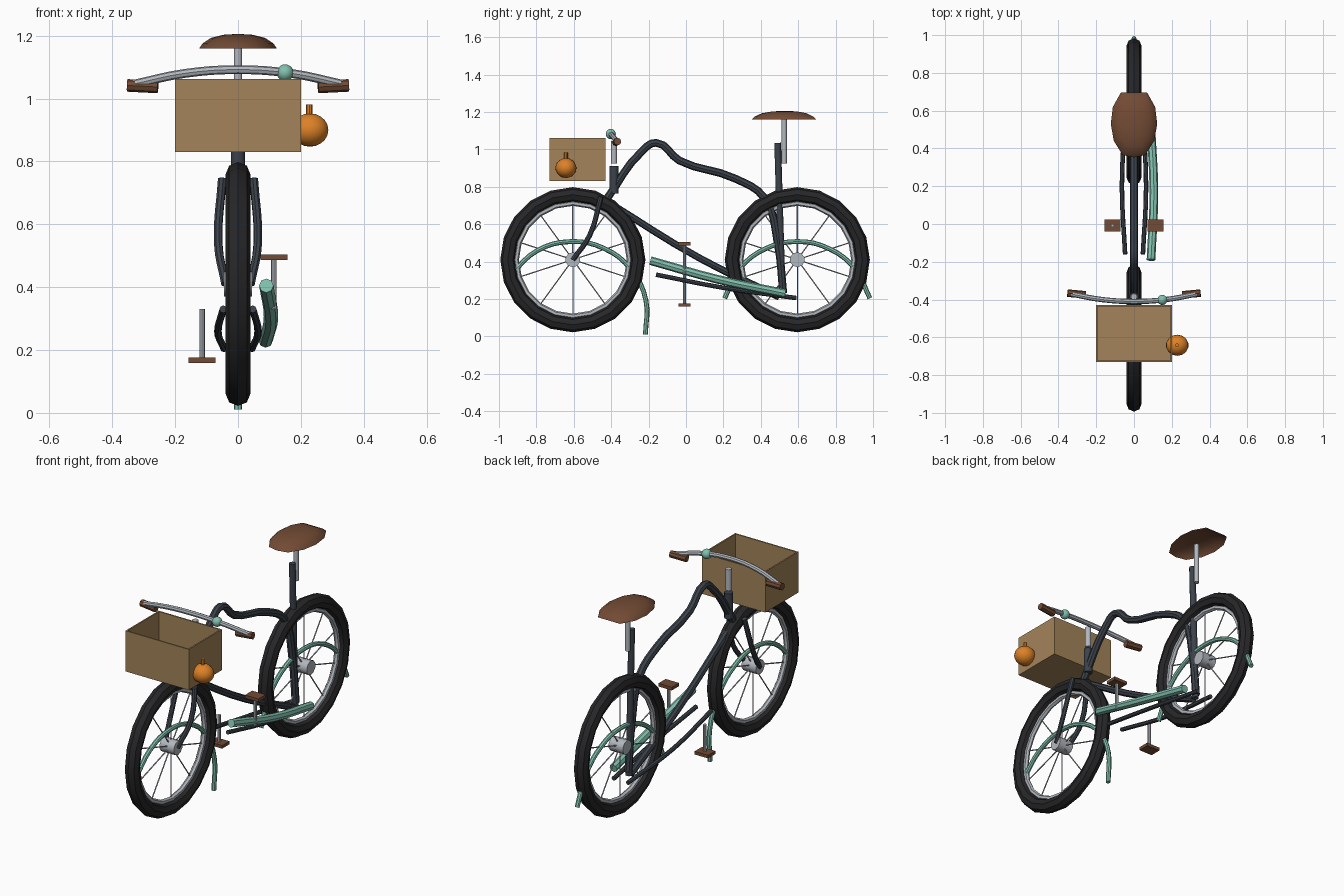
import bpy, bmesh, math
from mathutils import Vector

if "Cube" in bpy.data.objects:
    bpy.data.objects.remove(bpy.data.objects["Cube"])

def mat(name, rgb):
    m = bpy.data.materials.new(name)
    m.diffuse_color = (*rgb, 1)
    m.use_nodes = True
    m.node_tree.nodes["Principled BSDF"].inputs["Base Color"].default_value = m.diffuse_color
    return m

RUBBER = mat("rubber", (0.02, 0.02, 0.022))
SLATE = mat("slate", (0.045, 0.055, 0.07))
STEEL = mat("steel", (0.45, 0.48, 0.52))
MINT = mat("mint", (0.22, 0.53, 0.42))
BROWN = mat("brown", (0.17, 0.07, 0.035))
WICKER = mat("wicker", (0.37, 0.23, 0.1))
ORANGE = mat("orange", (0.72, 0.22, 0.02))

def finish(ob, name, m, smooth=True):
    ob.name = name
    ob.data.materials.clear()
    ob.data.materials.append(m)
    if smooth:
        bpy.ops.object.select_all(action='DESELECT')
        ob.select_set(True)
        bpy.context.view_layer.objects.active = ob
        bpy.ops.object.shade_smooth_by_angle(angle=math.radians(40))
    return ob

def tube(name, pts, r, m, res=4):
    """Bent tube through the given points."""
    cu = bpy.data.curves.new(name, 'CURVE')
    cu.dimensions = '3D'
    cu.bevel_depth, cu.bevel_resolution = r, 2
    cu.use_fill_caps, cu.resolution_u = True, res
    sp = cu.splines.new('BEZIER')
    sp.bezier_points.add(len(pts) - 1)
    for bp, p in zip(sp.bezier_points, pts):
        bp.co = p
        bp.handle_left_type = bp.handle_right_type = 'AUTO'
    ob = bpy.data.objects.new(name, cu)
    bpy.context.collection.objects.link(ob)
    bpy.ops.object.select_all(action='DESELECT')
    ob.select_set(True)
    bpy.context.view_layer.objects.active = ob
    bpy.ops.object.convert(target='MESH')
    return finish(bpy.context.object, name, m)

def rod(name, a, b, r, m, sides=10):
    a, b = Vector(a), Vector(b)
    d = b - a
    bpy.ops.mesh.primitive_cylinder_add(vertices=sides, radius=r, depth=d.length, location=(a + b) / 2,
                                        rotation=d.to_track_quat('Z', 'Y').to_euler())
    return finish(bpy.context.object, name, m)

def box(name, lo, hi, m):
    lo, hi = Vector(lo), Vector(hi)
    bpy.ops.mesh.primitive_cube_add(size=1, location=(lo + hi) / 2)
    ob = bpy.context.object
    ob.scale = hi - lo
    return finish(ob, name, m, False)

def ball(name, c, radii, m):
    bpy.ops.mesh.primitive_uv_sphere_add(segments=14, ring_count=10, radius=1, location=c)
    ob = bpy.context.object
    ob.scale = radii
    return finish(ob, name, m)

def ring(name, c, R, r, m, n, k):
    bpy.ops.mesh.primitive_torus_add(location=c, rotation=(0, math.pi / 2, 0), major_radius=R,
                                     minor_radius=r, major_segments=n, minor_segments=k)
    return finish(bpy.context.object, name, m)

# wheels: tyre, rim, hub, spokes, fender
for side, y, a0, a1 in (("front", -0.605, -14, 145), ("rear", 0.595, 14, 166)):
    z = 0.41
    ring(side + "_tyre", (0, y, z), 0.348, 0.04, RUBBER, 20, 8)
    ring(side + "_rim", (0, y, z), 0.302, 0.014, STEEL, 20, 6)
    rod(side + "_hub", (-0.045, y, z), (0.045, y, z), 0.04, STEEL, 10)
    for i in range(10):
        a = math.tau * i / 10
        rod(f"{side}_spoke_{i}", (0, y, z), (0, y + 0.3 * math.sin(a), z + 0.3 * math.cos(a)), 0.0035, STEEL, 5)
    arc = [math.radians(a0 + (a1 - a0) * i / 6) for i in range(7)]
    tube(side + "_fender", [(0, y + 0.4 * math.cos(a), 0.107 + 0.4 * math.sin(a)) for a in arc], 0.013, MINT)

# frame
tube("top_tube", [(0, -0.42, 0.74), (0, -0.24, 0.985), (0, -0.16, 1.035), (0, -0.035, 0.94), (0, 0.26, 0.845),
                  (0, 0.42, 0.74), (0, 0.49, 0.5), (0, 0.52, 0.23)], 0.021, SLATE)
tube("down_tube", [(0, -0.42, 0.72), (0, 0.07, 0.42), (0, 0.5, 0.21)], 0.019, SLATE)
rod("seat_tube", (0, 0.49, 1.035), (0, 0.515, 0.21), 0.018, SLATE)
rod("head_tube", (0, -0.385, 0.765), (0, -0.385, 0.91), 0.024, SLATE)
for s, side in ((-1, "left"), (1, "right")):
    tube(side + "_fork", [(s * 0.04, -0.605, 0.41), (s * 0.063, -0.515, 0.54), (s * 0.05, -0.455, 0.745)], 0.014, SLATE)
    tube(side + "_chainstay", [(s * 0.047, -0.16, 0.33), (s * 0.064, 0.2, 0.26), (s * 0.045, 0.59, 0.205)], 0.012, SLATE)

# seat post and domed saddle
rod("seat_post", (0, 0.525, 0.925), (0, 0.525, 1.16), 0.014, STEEL)
half = [(0.07, 0.165), (0.112, 0.09), (0.123, 0), (0.107, -0.09), (0.06, -0.165)]
outline = half + [(0, -0.178)] + [(-x, y) for x, y in reversed(half)]
bm = bmesh.new()
rings = [[bm.verts.new((x * k, 0.53 + y * k, z)) for x, y in outline]
         for k, z in ((1, 1.16), (0.92, 1.175), (0.7, 1.193), (0.38, 1.203))]
n = len(outline)
for lo, hi in zip(rings, rings[1:]):
    for i in range(n):
        bm.faces.new((lo[i], lo[(i + 1) % n], hi[(i + 1) % n], hi[i]))
top = bm.verts.new((0, 0.53, 1.206))
for i in range(n):
    bm.faces.new((rings[-1][i], rings[-1][(i + 1) % n], top))
bmesh.ops.recalc_face_normals(bm, faces=bm.faces)
if top.normal.z < 0 or top.link_faces[0].normal.z < 0:
    bmesh.ops.reverse_faces(bm, faces=bm.faces)
me = bpy.data.meshes.new("saddle")
bm.to_mesh(me)
bm.free()
saddle = bpy.data.objects.new("saddle", me)
bpy.context.collection.objects.link(saddle)
finish(saddle, "saddle", BROWN)

# stem, handlebar, grips, bell
rod("stem", (0, -0.385, 0.925), (0, -0.385, 1.045), 0.017, STEEL)
tube("handlebar", [(-0.335, -0.37, 1.045), (-0.17, -0.4, 1.08), (0, -0.41, 1.092), (0.17, -0.4, 1.08),
                   (0.335, -0.37, 1.045)], 0.014, STEEL)
for s, side in ((-1, "left"), (1, "right")):
    rod(side + "_grip", (s * 0.255, -0.375, 1.037), (s * 0.352, -0.366, 1.042), 0.02, BROWN, 8)
ball("bell", (0.15, -0.402, 1.082), (0.027,) * 3, MINT)

# open basket
x, y0, y1, z0, z1, t = 0.2, -0.73, -0.43, 0.83, 1.062, 0.008
box("basket_floor", (-x, y0, z0), (x, y1, z0 + t), WICKER)
box("basket_front", (-x, y0, z0), (x, y0 + t, z1), WICKER)
box("basket_back", (-x, y1 - t, z0), (x, y1, z1), WICKER)
for s, side in ((-1, "left"), (1, "right")):
    a, b = sorted((s * x, s * (x - t)))
    box("basket_" + side, (a, y0, z0), (b, y1, z1), WICKER)

# lantern hanging on the basket
ball("lantern", (0.229, -0.642, 0.9), (0.06, 0.056, 0.053), ORANGE)
rod("lantern_stem", (0.227, -0.642, 0.94), (0.227, -0.642, 0.982), 0.01, ORANGE, 8)

# cranks, pedals, chain guard
for s, side, zp in ((1, "right", 0.495), (-1, "left", 0.168)):
    rod(side + "_crank", (s * 0.114, -0.008, 0.33), (s * 0.114, -0.008, zp), 0.009, STEEL, 8)
    a, b = sorted((s * 0.072, s * 0.157))
    box(side + "_pedal", (a, -0.04, zp - 0.009), (b, 0.025, zp + 0.009), BROWN)
tube("chain_guard", [(0.09, -0.19, 0.405), (0.105, 0.17, 0.305), (0.088, 0.53, 0.23)], 0.023, MINT)
